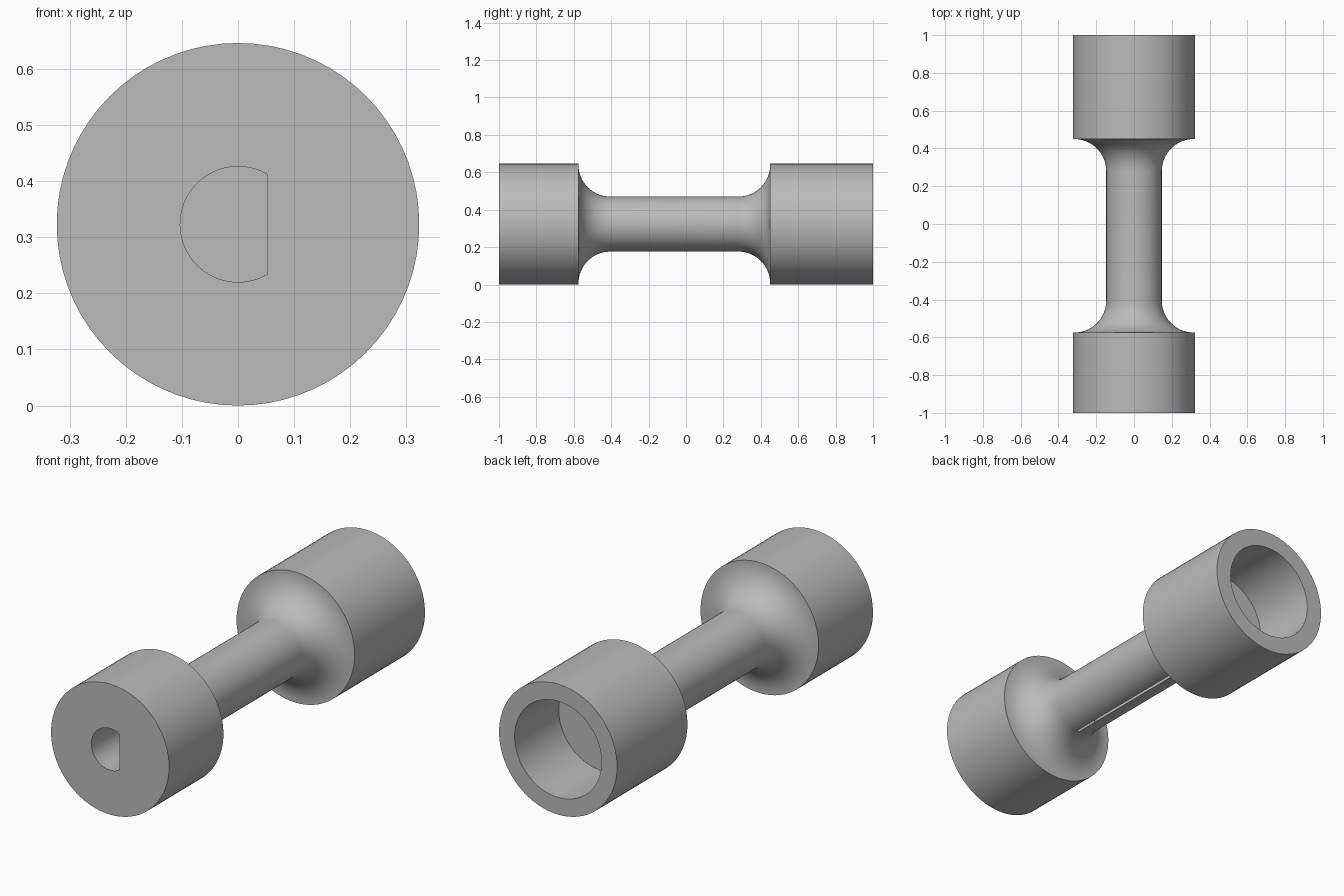
import bpy, bmesh, math

cube = bpy.data.objects.get("Cube")
if cube:
    bpy.data.objects.remove(cube, do_unlink=True)

SEGMENTS = 72
R_END, R_SHAFT, R_BORE, R_SOCKET = 0.323, 0.147, 0.103, 0.238
FRONT, BACK = -0.575, 0.45          # inner faces of the two end drums
FILLET = 0.17
BORE_DEPTH, SOCKET_DEPTH = 0.3, 0.345

grey = bpy.data.materials.new("plain grey")
grey.use_nodes = True
colour = (0.5, 0.5, 0.5, 1)
grey.diffuse_color = colour
grey.node_tree.nodes["Principled BSDF"].inputs["Base Color"].default_value = colour


def fillet(face_y, side):
    """Concave quarter round from a drum's inner face to the shaft."""
    steps = 14
    return [(face_y + side * FILLET * (1 - math.cos(t)),
             R_SHAFT + FILLET * (1 - math.sin(t)), False)
            for t in (i * math.pi / 2 / steps for i in range(steps + 1))]


# Profile rings: position along the axis, radius, D-shaped or round
profile = [(-1 + BORE_DEPTH, R_BORE, True), (-1, R_BORE, True),
           (-1, R_END, False), (FRONT, R_END, False)]
profile += fillet(FRONT, 1)
shaft_row = len(profile) - 1
profile += fillet(BACK, -1)[::-1]
profile += [(BACK, R_END, False), (1, R_END, False), (1, R_SOCKET, False),
            (1 - SOCKET_DEPTH, R_SOCKET, False)]

bm = bmesh.new()
rings = []
for y, radius, d_shaped in profile:
    ring = []
    for i in range(SEGMENTS):
        a = 2 * math.pi * i / SEGMENTS
        r = radius
        if d_shaped and math.cos(a) > 0.5:      # flat side of the bore
            r = radius * 0.5 / math.cos(a)
        ring.append(bm.verts.new((r * math.cos(a), y, R_END + r * math.sin(a))))
    rings.append(ring)

# Skin between the rings, then the bore and socket floors
slit = None
for row, (a, b) in enumerate(zip(rings, rings[1:])):
    for i in range(SEGMENTS):
        j = (i + 1) % SEGMENTS
        face = bm.faces.new((a[i], b[i], b[j], a[j]))
        if row == shaft_row and i == SEGMENTS * 3 // 4:
            slit = face
bm.faces.new(rings[0])
bm.faces.new(rings[-1])
bmesh.ops.recalc_face_normals(bm, faces=bm.faces[:])

# Narrow slit along the underside of the shaft
bmesh.ops.delete(bm, geom=[slit], context='FACES_ONLY')

mesh = bpy.data.meshes.new("shaft_coupler")
bm.to_mesh(mesh)
bm.free()
mesh.materials.append(grey)
coupler = bpy.data.objects.new("shaft_coupler", mesh)
bpy.context.collection.objects.link(coupler)
bpy.ops.object.select_all(action='DESELECT')
coupler.select_set(True)
bpy.context.view_layer.objects.active = coupler
bpy.ops.object.shade_smooth_by_angle(angle=math.radians(30))
